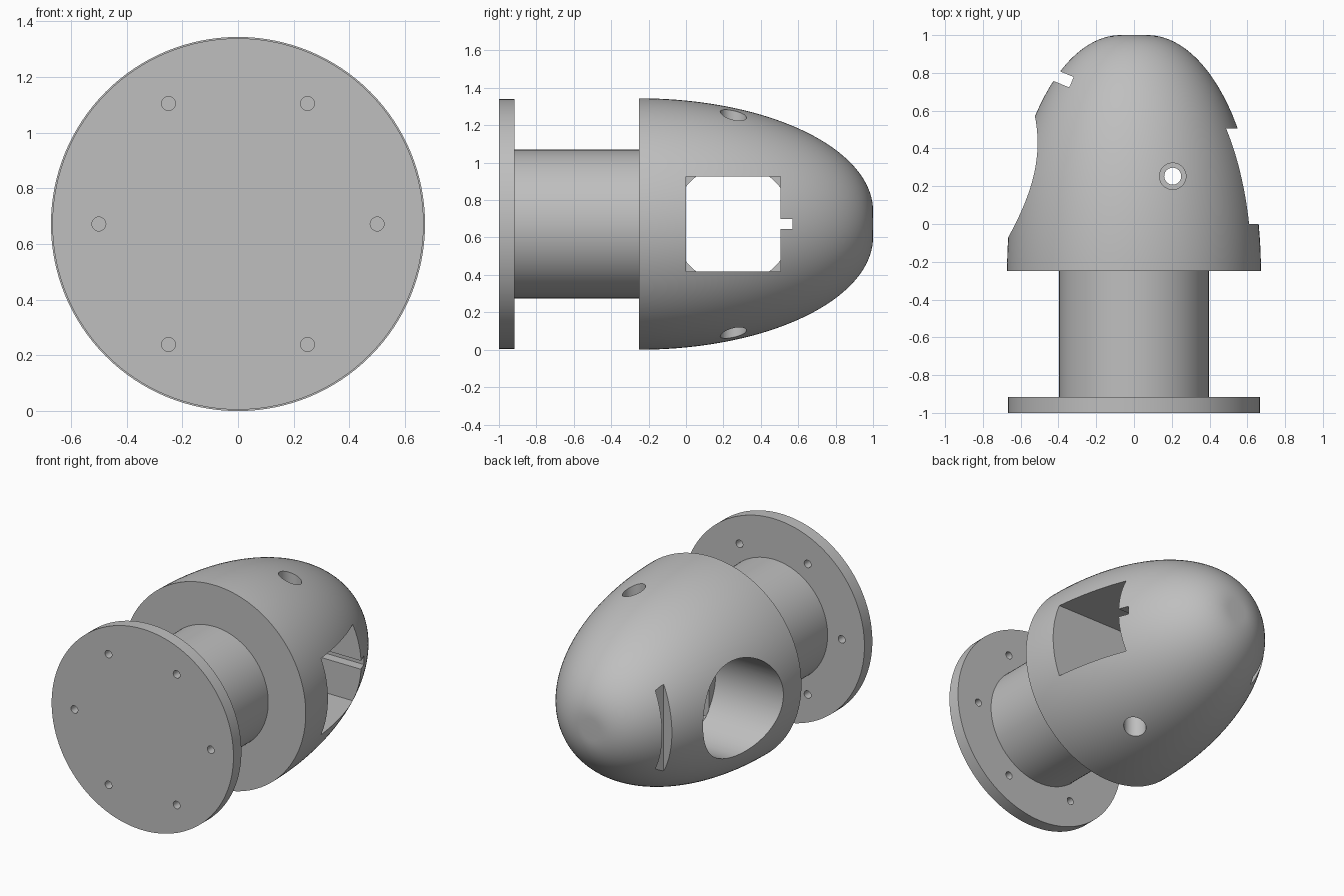
import bpy, bmesh, math
from mathutils import Matrix, Vector

cube = bpy.data.objects.get("Cube")
if cube:
    bpy.data.objects.remove(cube)

AXIS_Z = 0.672
grey = bpy.data.materials.new("light_grey")
grey.use_nodes = True
colour = (0.52, 0.52, 0.52, 1)
grey.diffuse_color = colour
grey.node_tree.nodes["Principled BSDF"].inputs["Base Color"].default_value = colour


def finish(name, bm):
    bmesh.ops.recalc_face_normals(bm, faces=bm.faces)
    mesh = bpy.data.meshes.new(name)
    bm.to_mesh(mesh)
    bm.free()
    mesh.materials.append(grey)
    obj = bpy.data.objects.new(name, mesh)
    bpy.context.collection.objects.link(obj)
    return obj


def cylinder(name, start, end, radius, sides=96):
    """Solid cylinder between two points."""
    a, b = Vector(start), Vector(end)
    turn = (b - a).to_track_quat('Z', 'Y').to_matrix().to_4x4()
    bm = bmesh.new()
    bmesh.ops.create_cone(bm, cap_ends=True, segments=sides, radius1=radius,
                          radius2=radius, depth=(b - a).length,
                          matrix=Matrix.Translation((a + b) / 2) @ turn)
    return finish(name, bm)


def box(name, low, high, turn=0):
    """Box between two corners, turned about z around its own centre."""
    a, b = Vector(low), Vector(high)
    bm = bmesh.new()
    bmesh.ops.create_cube(bm, size=1, matrix=Matrix.Translation((a + b) / 2)
                          @ Matrix.Rotation(turn, 4, 'Z')
                          @ Matrix.Diagonal((*(b - a), 1)))
    return finish(name, bm)


def dome(name, sides=128, rings=40):
    """Half-ellipsoid nose with a small flat tip, closed at the base."""
    bm = bmesh.new()
    flat, base, length = 0.07, 0.672, 1.25
    loops = []
    for i in range(rings + 1):
        t = math.pi / 2 * i / rings
        r = flat + (base - flat) * math.cos(t)
        y = length * math.sin(t) - 0.25
        loops.append([bm.verts.new((r * math.cos(math.tau * k / sides), y,
                                    AXIS_Z + r * math.sin(math.tau * k / sides)))
                      for k in range(sides)])
    for lower, upper in zip(loops, loops[1:]):
        for k in range(sides):
            n = (k + 1) % sides
            bm.faces.new((lower[k], lower[n], upper[n], upper[k]))
    bm.faces.new(loops[0])
    bm.faces.new(loops[-1])
    return finish(name, bm)


def cut(obj, cutter):
    cutter.hide_render = True
    mod = obj.modifiers.new("cut", 'BOOLEAN')
    mod.operation, mod.solver, mod.object = 'DIFFERENCE', 'EXACT', cutter
    bpy.context.view_layer.objects.active = obj
    bpy.ops.object.modifier_apply(modifier=mod.name)
    bpy.data.objects.remove(cutter)


# Main parts
flange = cylinder("mounting_flange", (0, -1, AXIS_Z), (0, -0.917, AXIS_Z), 0.667, 128)
shaft = cylinder("shaft", (0, -0.917, AXIS_Z), (0, -0.25, AXIS_Z), 0.397)
body = dome("domed_body")

# Ring of bolt holes in the flange
for k in range(6):
    a = math.tau * k / 6
    x, z = 0.5 * math.cos(a), AXIS_Z + 0.5 * math.sin(a)
    cut(flange, cylinder("bolt_cutter", (x, -1.1, z), (x, -0.8, z), 0.025, 32))

# Square pocket on one side, meeting a round bore from the other
BACK = -0.17
cut(body, box("pocket_cutter", (BACK, 0, AXIS_Z - 0.253), (1, 0.505, AXIS_Z + 0.253)))
cut(body, cylinder("bore_cutter", (-1, 0.25, AXIS_Z), (BACK + 0.002, 0.25, AXIS_Z), 0.32))
cut(body, box("keyway_cutter", (BACK - 0.01, 0.45, AXIS_Z - 0.028),
              (1, 0.57, AXIS_Z + 0.028)))

# Counterbored screw holes above and below the pocket
for s in (-1, 1):
    for radius, near in ((0.045, 0.2), (0.07, 0.42)):
        cut(body, cylinder("screw_cutter", (0.205, 0.253, AXIS_Z + s * near),
                           (0.205, 0.253, AXIS_Z + s * 0.9), radius, 48))

# Narrow slot across the nose, square to its surface
cut(body, box("slot_cutter", (-0.62, 0.777, AXIS_Z - 0.285),
              (-0.32, 0.837, AXIS_Z + 0.285), math.radians(-22)))

# Smooth the round faces, keep the edges crisp
bpy.ops.object.select_all(action='DESELECT')
for obj in (flange, shaft, body):
    obj.select_set(True)
bpy.context.view_layer.objects.active = body
bpy.ops.object.shade_smooth_by_angle(angle=math.radians(30))
